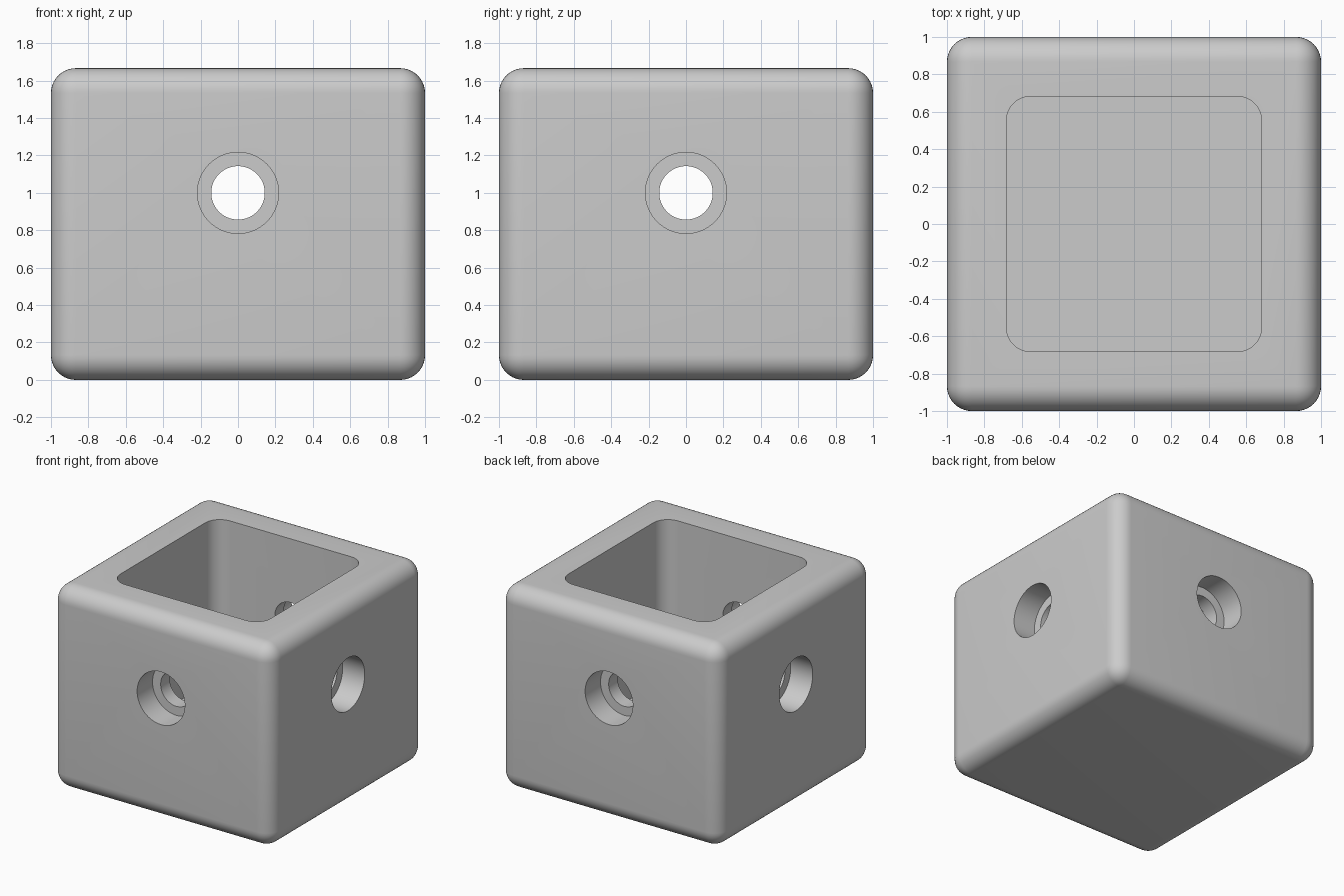
import bpy, bmesh
from math import pi, radians
from mathutils import Matrix

default = bpy.data.objects.get("Cube")
if default:
    bpy.data.objects.remove(default, do_unlink=True)

HEIGHT = 5 / 3
FILLET = 0.133
FLOOR = 1 / 3
HOLE_Z = 1.0
OPENING = 1.366


def add_object(name, bm):
    mesh = bpy.data.meshes.new(name)
    bm.to_mesh(mesh)
    bm.free()
    obj = bpy.data.objects.new(name, mesh)
    bpy.context.collection.objects.link(obj)
    return obj


def rounded_box(name, width, z0, z1, vertical_only=False):
    bm = bmesh.new()
    bmesh.ops.create_cube(bm, size=1)
    bmesh.ops.scale(bm, vec=(width, width, z1 - z0), verts=bm.verts)
    bmesh.ops.translate(bm, vec=(0, 0, (z0 + z1) / 2), verts=bm.verts)
    edges = [e for e in bm.edges if not vertical_only
             or abs(e.verts[0].co.z - e.verts[1].co.z) > 0.1]
    bmesh.ops.bevel(bm, geom=edges, offset=FILLET, offset_type='OFFSET',
                    segments=10, profile=0.5, affect='EDGES')
    return add_object(name, bm)


def drill(name, radius, length, centre, turn):
    # Cylinder along y at the given distance, then turned about z
    bm = bmesh.new()
    bmesh.ops.create_cone(bm, cap_ends=True, segments=64, radius1=radius,
                          radius2=radius, depth=length,
                          matrix=Matrix.Rotation(turn, 4, 'Z')
                          @ Matrix.Translation((0, centre, HOLE_Z))
                          @ Matrix.Rotation(pi / 2, 4, 'X'))
    return add_object(name, bm)


# Rounded block
block = rounded_box("socket_block", 2, 0, HEIGHT)

# Open cavity, then a stepped screw hole in each of the four walls
cutters = [rounded_box("cavity_cutter", OPENING, FLOOR, HEIGHT + 0.5, True)]
for i in range(4):
    cutters.append(drill("screw_hole_cutter", 0.143, 0.7, -0.85, i * pi / 2))
    cutters.append(drill("counterbore_cutter", 0.217, 0.4, -1.0, i * pi / 2))

bpy.ops.object.select_all(action='DESELECT')
block.select_set(True)
bpy.context.view_layer.objects.active = block
for cutter in cutters:
    cutter.hide_render = True
    mod = block.modifiers.new("cut", 'BOOLEAN')
    mod.operation = 'DIFFERENCE'
    mod.solver = 'EXACT'
    mod.object = cutter
    bpy.ops.object.modifier_apply(modifier=mod.name)
for cutter in cutters:
    bpy.data.objects.remove(cutter, do_unlink=True)

bpy.ops.object.shade_smooth_by_angle(angle=radians(30))

# Single grey material
grey = bpy.data.materials.new("light_grey")
grey.use_nodes = True
colour = (0.6, 0.6, 0.6, 1)
grey.diffuse_color = colour
grey.node_tree.nodes["Principled BSDF"].inputs["Base Color"].default_value = colour
block.data.materials.clear()
block.data.materials.append(grey)
